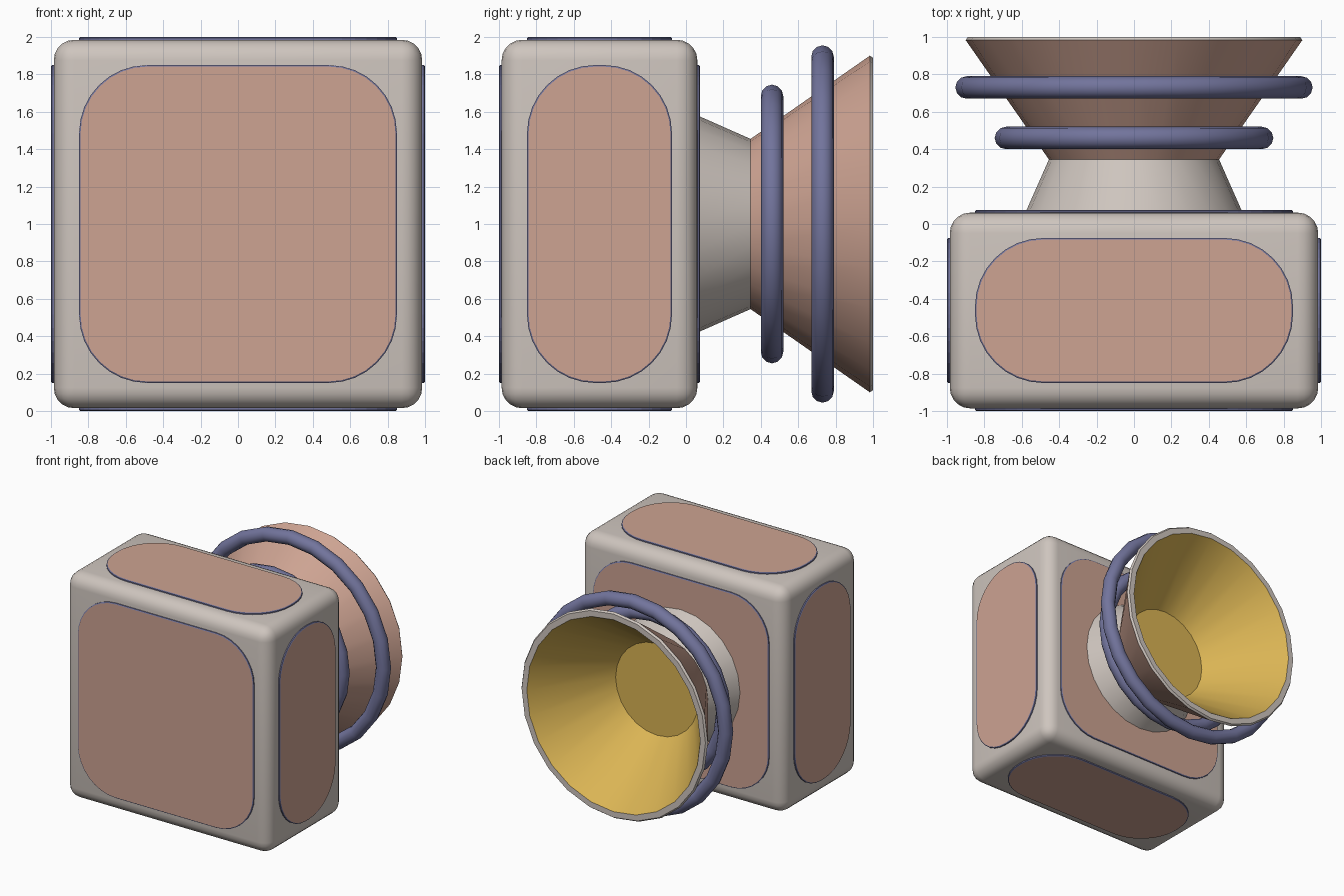
import bpy, bmesh, math
from mathutils import Vector

if "Cube" in bpy.data.objects:
    bpy.data.objects.remove(bpy.data.objects["Cube"])


def material(name, rgb):
    m = bpy.data.materials.new(name)
    lin = [((c / 255 + 0.055) / 1.055) ** 2.4 for c in rgb]
    m.diffuse_color = (*lin, 1)
    m.use_nodes = True
    m.node_tree.nodes["Principled BSDF"].inputs["Base Color"].default_value = m.diffuse_color
    return m


GREY = material("warm grey", (206, 197, 190))
SALMON = material("salmon", (205, 163, 146))
BLUE = material("slate blue", (114, 116, 156))
GOLD = material("gold", (218, 180, 84))


def finish(name, bm, mats, smooth=True):
    bmesh.ops.recalc_face_normals(bm, faces=bm.faces)
    me = bpy.data.meshes.new(name)
    bm.to_mesh(me)
    bm.free()
    for m in mats:
        me.materials.append(m)
    ob = bpy.data.objects.new(name, me)
    bpy.context.collection.objects.link(ob)
    if smooth:
        bpy.ops.object.select_all(action='DESELECT')
        ob.select_set(True)
        bpy.context.view_layer.objects.active = ob
        bpy.ops.object.shade_smooth_by_angle(angle=math.radians(32))
    return ob


def lathe(name, profile, mats, ids, sides=24):
    """Spin (y, radius) points about the y axis at z = 1 and cap both ends."""
    bm = bmesh.new()
    rings = []
    for y, r in profile:
        rings.append([bm.verts.new((r * math.cos(a), y, 1 + r * math.sin(a)))
                      for a in (2 * math.pi * i / sides for i in range(sides))])
    for k in range(len(rings) - 1):
        for i in range(sides):
            j = (i + 1) % sides
            f = bm.faces.new((rings[k][i], rings[k][j], rings[k + 1][j], rings[k + 1][i]))
            f.material_index = ids[k]
    bm.faces.new(rings[0]).material_index = ids[0]
    bm.faces.new(rings[-1]).material_index = ids[-1]
    return finish(name, bm, mats)


def panel(name, centre, u, v, hu, hv, r=0.365):
    """Rounded plate with a thin blue edge, standing proud of the body."""
    u, v, centre = Vector(u), Vector(v), Vector(centre)
    n = u.cross(v)
    bm = bmesh.new()
    rings = []
    for inset, h in ((0, -0.04), (0, -0.005), (0.008, 0)):
        ring = []
        for q, (su, sv) in enumerate(((1, 1), (-1, 1), (-1, -1), (1, -1))):
            for s in range(9):
                a = math.pi / 2 * (q + s / 8)
                pu = su * (hu - r) + (r - inset) * math.cos(a)
                pv = sv * (hv - r) + (r - inset) * math.sin(a)
                ring.append(bm.verts.new(centre + u * pu + v * pv + n * h))
        rings.append(ring)
    count = len(rings[0])
    for lo, hi in zip(rings, rings[1:]):
        for i in range(count):
            j = (i + 1) % count
            bm.faces.new((lo[i], lo[j], hi[j], hi[i]))
    bm.faces.new(rings[0])
    bm.faces.new(rings[-1]).material_index = 1
    return finish(name, bm, (BLUE, SALMON), smooth=False)


# Rounded box body
YC = -0.4625
bm = bmesh.new()
bmesh.ops.create_cube(bm, size=1)
for vert in bm.verts:
    vert.co = (vert.co.x * 1.97, YC + vert.co.y * 1.047, 1 + vert.co.z * 1.97)
bmesh.ops.bevel(bm, geom=list(bm.edges), offset=0.11, segments=5, profile=0.5, affect='EDGES')
finish("body", bm, (GREY,))

# Panels on all six sides
X, Y, Z = (1, 0, 0), (0, 1, 0), (0, 0, 1)
NX, NY = (-1, 0, 0), (0, -1, 0)
L, S = 0.85, 0.3875
panel("front_panel", (0, -1, 1), X, Z, L, L)
panel("back_panel", (0, 0.075, 1), NX, Z, L, L)
panel("right_panel", (1, YC, 1), Y, Z, S, L)
panel("left_panel", (-1, YC, 1), NY, Z, S, L)
panel("top_panel", (0, YC, 2), X, Y, L, S)
panel("bottom_panel", (0, YC, 0), X, NY, L, S)

# Neck and flared horn with grey rim and gold inside
lathe("neck", [(0.04, 0.59), (0.345, 0.455)], (GREY,), [0])
lathe("horn",
      [(0.345, 0.455), (0.983, 0.9), (1.0, 0.888), (1.0, 0.838), (0.4, 0.4)],
      (SALMON, GREY, GOLD), [0, 1, 1, 2])

# Floating rings around the horn
for name, y, major in (("small_ring", 0.46, 0.685), ("large_ring", 0.73, 0.895)):
    bpy.ops.mesh.primitive_torus_add(major_radius=major, minor_radius=0.06,
                                     major_segments=24, minor_segments=12,
                                     location=(0, y, 1), rotation=(math.pi / 2, 0, 0))
    ring = bpy.context.object
    ring.name = name
    ring.data.materials.append(BLUE)
    bpy.ops.object.shade_smooth()
